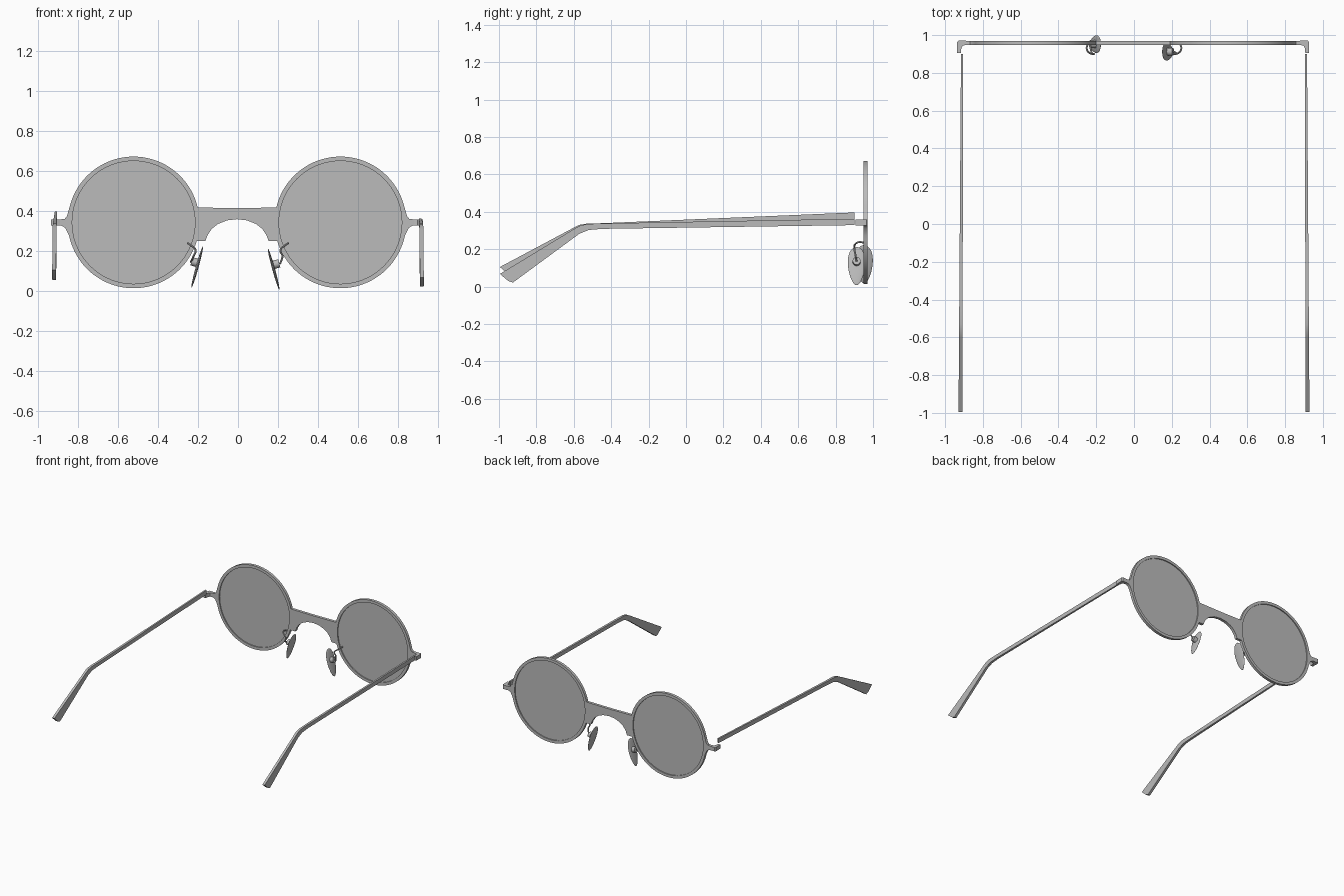
import bpy, bmesh
from math import sin, cos, radians, pi
from mathutils import Vector, Matrix

if "Cube" in bpy.data.objects:
    bpy.data.objects.remove(bpy.data.objects["Cube"])

grey = bpy.data.materials.new("grey")
grey.use_nodes = True
grey.diffuse_color = (0.5, 0.5, 0.5, 1)
grey.node_tree.nodes["Principled BSDF"].inputs["Base Color"].default_value = (0.5, 0.5, 0.5, 1)

MID = -0.005          # middle of the front frame
LENS_X, LENS_Z = 0.517, 0.343
RIM, HOLE = 0.329, 0.307
FRONT_Y = 0.959


def finish(obj):
    obj.data.materials.clear()
    obj.data.materials.append(grey)
    bpy.ops.object.select_all(action='DESELECT')
    obj.select_set(True)
    bpy.context.view_layer.objects.active = obj
    if obj.type == 'CURVE':
        bpy.ops.object.convert(target='MESH')
        obj = bpy.context.view_layer.objects.active
    bpy.ops.object.shade_smooth_by_angle(angle=radians(35))
    return obj


def add_mesh(name, bm):
    bmesh.ops.recalc_face_normals(bm, faces=bm.faces[:])
    mesh = bpy.data.meshes.new(name)
    bm.to_mesh(mesh)
    bm.free()
    obj = bpy.data.objects.new(name, mesh)
    bpy.context.collection.objects.link(obj)
    return finish(obj)


def add_curve(name, dims):
    curve = bpy.data.curves.new(name, 'CURVE')
    curve.dimensions = dims
    obj = bpy.data.objects.new(name, curve)
    bpy.context.collection.objects.link(obj)
    return obj


def prism(name, lower, upper):
    """Solid between two matching outlines."""
    bm = bmesh.new()
    a = [bm.verts.new(p) for p in lower]
    b = [bm.verts.new(p) for p in upper]
    bm.faces.new(a)
    bm.faces.new(b)
    for i in range(len(a)):
        j = (i + 1) % len(a)
        bm.faces.new((a[i], a[j], b[j], b[i]))
    return add_mesh(name, bm)


def arc(cx, cz, r, start, end, n):
    steps = [radians(start + (end - start) * i / n) for i in range(n + 1)]
    return [(cx + r * cos(t), cz + r * sin(t)) for t in steps]


# Front frame: one outline with two lens holes
half = [(0, 0.415)]
half += arc(LENS_X, LENS_Z, RIM, 167, 14, 40)
half += [(0.85, 0.375), (0.862, 0.36), (0.9, 0.357), (0.9, 0.328), (0.875, 0.326), (0.858, 0.315)]
half += arc(LENS_X, LENS_Z, RIM, -12, -163.5, 40)
half += [(0.158, 0.25), (0.147, 0.28), (0.125, 0.312), (0.095, 0.335), (0.05, 0.353)]
outline = half + [(0, 0.359)] + [(-x, z) for x, z in reversed(half[1:])]

frame = add_curve("front_frame", '2D')
frame.data.fill_mode = 'BOTH'
frame.data.extrude = 0.011
holes = [arc(s * LENS_X, LENS_Z, HOLE, 0, 355, 71) for s in (1, -1)]
for pts in [outline] + holes:
    spline = frame.data.splines.new('POLY')
    spline.points.add(len(pts) - 1)
    for point, (x, z) in zip(spline.points, pts):
        point.co = (x, z, 0, 1)
    spline.use_cyclic_u = True
frame.rotation_euler.x = pi / 2
frame.location = (MID, FRONT_Y, 0)
finish(frame)

# Side outlines of hinge (from above) and temple (from the side)
hinge = [(0.885, 0.971), (0.924, 0.971), (0.931, 0.964), (0.931, 0.905),
         (0.912, 0.905), (0.909, 0.932), (0.902, 0.944), (0.885, 0.948)]
temple = [(0.9, 0.363), (0.9, 0.329), (-0.45, 0.309), (-0.52, 0.303), (-0.57, 0.283),
          (-0.925, 0.022), (-0.95, 0.03), (-0.995, 0.068), (-0.6, 0.308),
          (-0.57, 0.325), (-0.53, 0.335), (-0.45, 0.338)]


def temple_side(s, edge):
    pts = []
    for y, z in temple:
        back = (0.9 - y) / 1.9
        if s < 0:     # the right temple sits a little higher at both ends
            z += 0.024 * (y + 0.5) if y > -0.5 else -0.075 * (y + 0.5)
        pts.append((s * (0.91 + 0.009 * back) + edge * (0.006 + 0.004 * back), y, z))
    return pts


def nose_pad(side, s, centre):
    """Tapered oval pad, its stud and bent wire arm."""
    c = Vector(centre)
    tilt = Matrix.Rotation(-s * 0.27, 4, 'Y')
    bm = bmesh.new()
    bmesh.ops.create_uvsphere(bm, u_segments=24, v_segments=16, radius=1)
    for v in bm.verts:
        v.co = Vector((v.co.x * 0.007, v.co.y * 0.046 * (1 + 0.22 * v.co.z), v.co.z * 0.106))
    bm.transform(Matrix.Translation(c) @ tilt)
    add_mesh(side + "_nose_pad", bm)

    bm = bmesh.new()
    bmesh.ops.create_cone(bm, cap_ends=True, segments=20, radius1=0.021, radius2=0.021, depth=0.034)
    turn = Matrix.Rotation(pi / 2, 4, 'Y')
    shift = Matrix.Translation((s * 0.018, 0, 0.02))
    bm.transform(Matrix.Translation(c) @ tilt @ shift @ turn)
    add_mesh(side + "_pad_stud", bm)

    wire = add_curve(side + "_pad_wire", '3D')
    wire.data.bevel_depth = 0.005
    wire.data.bevel_resolution = 2
    wire.data.resolution_u = 6
    path = [(s * 0.245, 0.955, 0.235), (s * 0.25, 0.925, 0.238), (s * 0.235, 0.905, 0.228),
            (s * 0.212, 0.9, 0.205), (s * 0.222, 0.905, 0.175),
            c + Vector((s * 0.032, 0, 0.025))]
    spline = wire.data.splines.new('BEZIER')
    spline.bezier_points.add(len(path) - 1)
    for point, co in zip(spline.bezier_points, path):
        point.co = co
        point.handle_left_type = point.handle_right_type = 'AUTO'
    wire.data.use_fill_caps = True
    finish(wire)


for side, s in (("left", 1), ("right", -1)):
    # Thin lens set inside the rim
    bm = bmesh.new()
    bmesh.ops.create_cone(bm, cap_ends=True, segments=72, radius1=HOLE, radius2=HOLE, depth=0.006)
    bm.transform(Matrix.Translation((MID + s * LENS_X, FRONT_Y, LENS_Z)) @ Matrix.Rotation(pi / 2, 4, 'X'))
    add_mesh(side + "_lens", bm)

    prism(side + "_hinge", [(MID + s * x, y, 0.327) for x, y in hinge],
          [(MID + s * x, y, 0.358) for x, y in hinge])
    prism(side + "_temple", temple_side(s, -1), temple_side(s, 1))

nose_pad("left", 1, (0.178, 0.912, 0.11))
nose_pad("right", -1, (-0.204, 0.952, 0.12))
